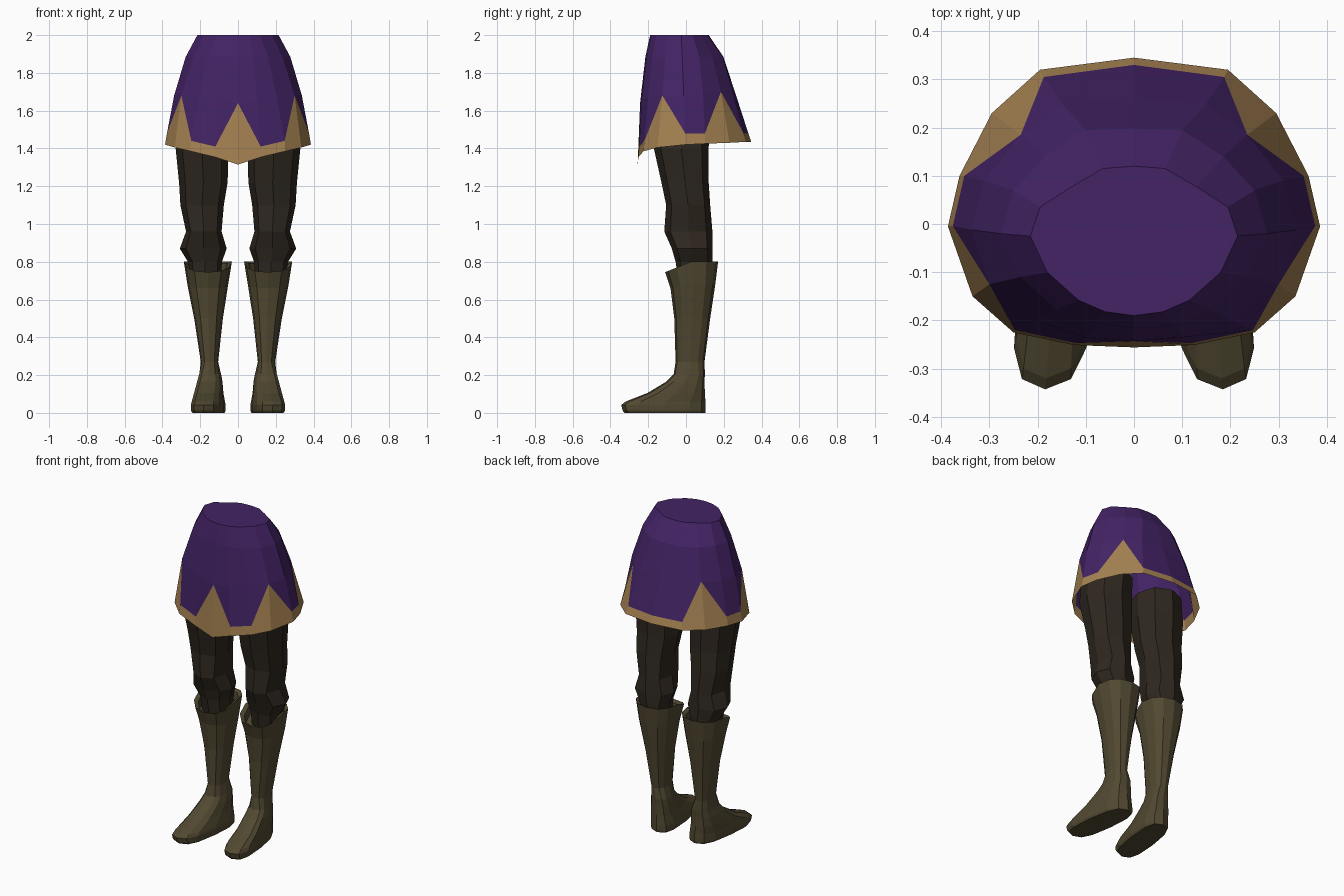
import bpy, bmesh, math

if "Cube" in bpy.data.objects:
    bpy.data.objects.remove(bpy.data.objects["Cube"])


def material(name, rgb):
    m = bpy.data.materials.new(name)
    m.diffuse_color = (*rgb, 1)
    m.use_nodes = True
    m.node_tree.nodes["Principled BSDF"].inputs["Base Color"].default_value = m.diffuse_color
    return m


PURPLE = material("purple cloth", (0.056, 0.017, 0.13))
GOLD = material("gold trim", (0.38, 0.225, 0.085))
DARK = material("dark trousers", (0.028, 0.021, 0.014))
LEATHER = material("olive leather", (0.083, 0.066, 0.031))


def loft(name, rings, mats, caps=(), gold_from=None, mirror=False):
    """Skin a stack of equal-length rings; repeated points become triangles."""
    bm = bmesh.new()
    seen = {}

    def vert(p):
        key = tuple(round(c, 5) for c in p)
        if key not in seen:
            seen[key] = bm.verts.new(p)
        return seen[key]

    rows = [[vert(p) for p in r] for r in rings]
    n = len(rows[0])
    for k in range(len(rows) - 1):
        for i in range(n):
            j = (i + 1) % n
            quad = [rows[k][i], rows[k][j], rows[k + 1][j], rows[k + 1][i]]
            loop = list(dict.fromkeys(quad))
            if len(loop) > 2:
                f = bm.faces.new(loop)
                f.material_index = int(gold_from is not None and k >= gold_from)
    for c in caps:
        bm.faces.new(rows[c])
    bmesh.ops.recalc_face_normals(bm, faces=bm.faces)
    me = bpy.data.meshes.new(name)
    bm.to_mesh(me)
    bm.free()
    for m in mats:
        me.materials.append(m)
    ob = bpy.data.objects.new(name, me)
    bpy.context.collection.objects.link(ob)
    if mirror:
        mod = ob.modifiers.new("other side", "MIRROR")
        mod.use_mirror_merge = False
    return ob


def section(z, x0, x1, y0, y1, n, power=1.0, dip=0.0, skew=0.0):
    """Rounded cross-section filling a box; dip lowers the front edge."""
    pts = []
    for i in range(n):
        a = 2 * math.pi * i / n - math.pi / 2
        c, s = math.cos(a), math.sin(a)
        u = math.copysign(abs(c) ** power, c) if abs(c) > 1e-6 else 0
        v = math.copysign(abs(s) ** power, s) if abs(s) > 1e-6 else 0
        y = (y0 + y1) / 2 + v * (y1 - y0) / 2
        x = (x0 + x1) / 2 + u * (x1 - x0) / 2 - skew * y
        pts.append((x, y, z - dip * max(0, -v)))
    return pts


# Skirt: half outlines from front centre round to back centre
def whole(half):
    return half + [(-x, y, z) for x, y, z in half[-2:0:-1]]


waist = [(0, -.19), (.06, -.182), (.115, -.158), (.18, -.1), (.215, -.025),
         (.195, .035), (.13, .077), (.065, .115), (0, .12)]
hips = [(0, -.215), (.08, -.207), (.16, -.178), (.235, -.11), (.277, -.02),
        (.25, .07), (.185, .14), (.1, .195), (0, .198)]
thigh = [(0, -.243, 1.64), (.1, -.235, 1.66), (.205, -.2, 1.67), (.3, -.125, 1.68),
         (.338, -.012, 1.68), (.31, .09, 1.69), (.235, .185, 1.7), (.15, .25, 1.69),
         (0, .262, 1.69)]
border = [thigh[0], (.12, -.247, 1.41), (.247, -.22, 1.44), thigh[3],
          (.376, -.004, 1.48), (.352, .1, 1.48), thigh[6],
          (.187, .305, 1.48), (0, .33, 1.48)]
hem = [(0, -.256, 1.315), (.125, -.251, 1.355), (.25, -.225, 1.385), (.335, -.15, 1.405),
       (.386, -.005, 1.42), (.362, .1, 1.425), (.295, .23, 1.43), (.195, .32, 1.435),
       (0, .345, 1.435)]
loft("skirt",
     [whole([(x, y, 2.0) for x, y in waist]),
      whole([(x, y, 1.885) for x, y in hips]),
      whole(thigh), whole(border), whole(hem)],
     [PURPLE, GOLD], caps=(0,), gold_from=3)

# Trousers with bunched knees: height, x range, y range
trousers = [(1.55, .05, .31, -.175, .125), (1.4, .05, .33, -.17, .12),
            (1.22, .055, .312, -.13, .12), (1.1, .075, .305, -.105, .128),
            (.96, .087, .275, -.115, .14), (.87, .06, .308, -.075, .14),
            (.8, .085, .265, -.055, .14), (.7, .09, .255, -.04, .13)]
loft("trouser_legs", [section(*t, 8, 0.85) for t in trousers],
     [DARK], caps=(0, -1), mirror=True)

# Boots: inner lip, flared cuff, shin, ankle, then foot spreading forward
shaft = [(.74, .06, .26, -.07, .145, .05), (.79, .055, .265, -.085, .15, .055),
         (.802, .032, .287, -.11, .17, .057), (.68, .052, .268, -.082, .155, .02),
         (.5, .08, .232, -.062, .128, 0), (.27, .105, .197, -.055, .098, 0)]
foot = [(.205, .092, .207, -.065, .1), (.165, .083, .215, -.105, .098),
        (.105, .075, .222, -.205, .1), (.06, .064, .224, -.32, .103),
        (.042, .06, .226, -.343, .104), (.012, .06, .226, -.335, .104),
        (0, .066, .22, -.325, .102)]
loft("boots",
     [section(z, a, b, c, d, 12, 0.85, dip) for z, a, b, c, d, dip in shaft]
     + [section(*f, 12, 0.7, 0, 0.12) for f in foot],
     [LEATHER], caps=(0, -1), mirror=True)
